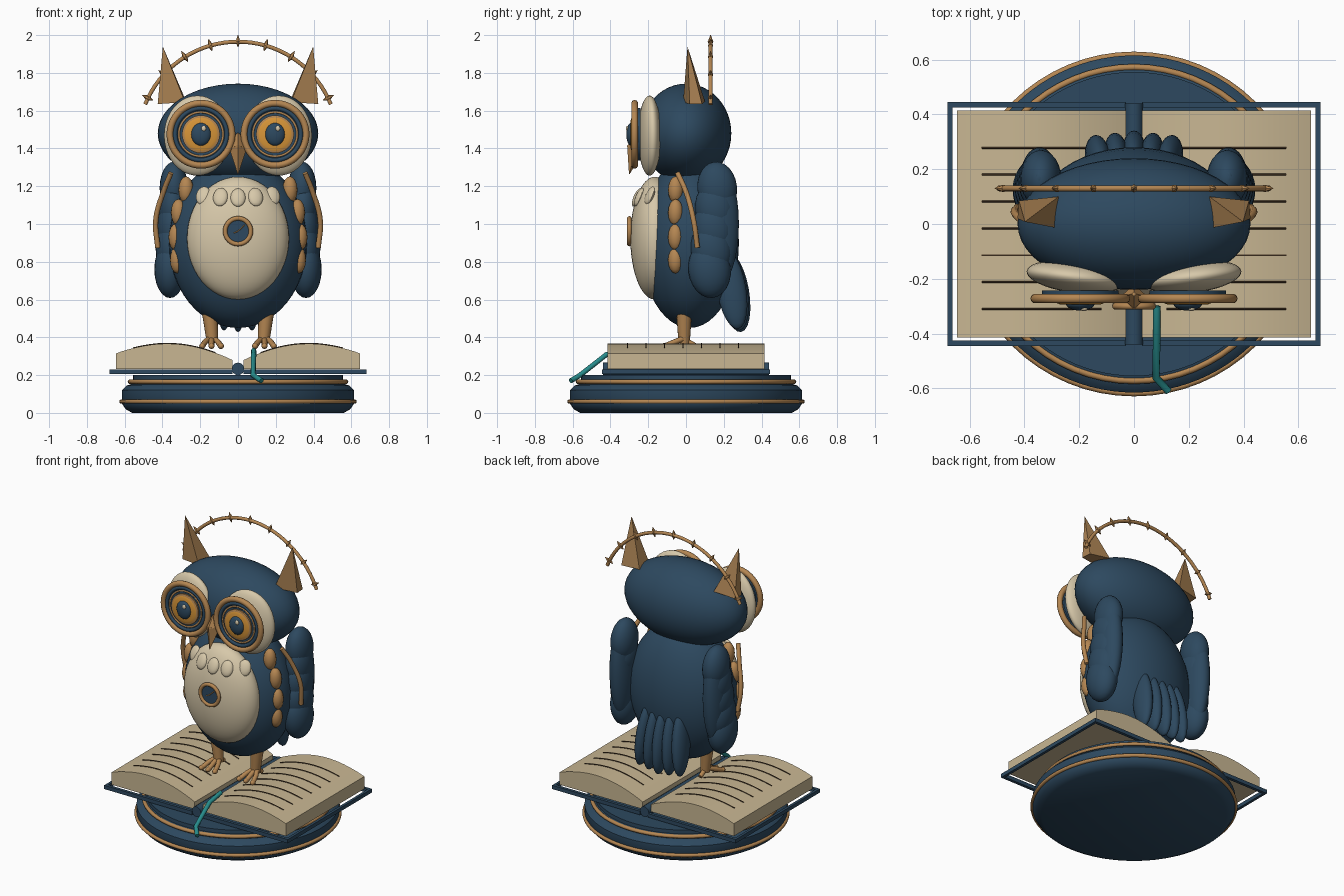
import bpy, bmesh, math
from mathutils import Vector, Matrix, Euler

if "Cube" in bpy.data.objects:
    bpy.data.objects.remove(bpy.data.objects["Cube"])


def mat(name, r, g, b):
    m = bpy.data.materials.new(name)
    m.diffuse_color = (r, g, b, 1)
    m.use_nodes = True
    m.node_tree.nodes["Principled BSDF"].inputs["Base Color"].default_value = m.diffuse_color
    return m


NAVY = mat("navy", 0.026, 0.066, 0.115)
GOLD = mat("antique gold", 0.46, 0.24, 0.085)
EAR = mat("ear brown", 0.40, 0.22, 0.085)
CREAM = mat("cream", 0.68, 0.58, 0.40)
PAGE = mat("paper", 0.58, 0.47, 0.29)
AMBER = mat("amber", 0.68, 0.30, 0.04)
TEAL = mat("teal", 0.02, 0.26, 0.26)
INK = mat("ink brown", 0.06, 0.035, 0.018)


def finish(name, bm, m, smooth=True):
    bmesh.ops.recalc_face_normals(bm, faces=bm.faces)
    me = bpy.data.meshes.new(name)
    bm.to_mesh(me)
    bm.free()
    me.materials.append(m)
    ob = bpy.data.objects.new(name, me)
    bpy.context.collection.objects.link(ob)
    if smooth:
        bpy.context.view_layer.objects.active = ob
        ob.select_set(True)
        bpy.ops.object.shade_smooth_by_angle(angle=math.radians(40))
        ob.select_set(False)
    return ob


def ball(name, c, r, m, rot=(0, 0, 0), seg=32):
    bm = bmesh.new()
    M = Matrix.LocRotScale(Vector(c), Euler(rot), Vector(r))
    bmesh.ops.create_uvsphere(bm, u_segments=seg, v_segments=seg // 2, radius=1, matrix=M)
    return finish(name, bm, m)


def box(name, lo, hi, m):
    bm = bmesh.new()
    lo, hi = Vector(lo), Vector(hi)
    bmesh.ops.create_cube(bm, size=1, matrix=Matrix.LocRotScale((lo + hi) / 2, None, hi - lo))
    return finish(name, bm, m, False)


def rod(name, a, b, r1, r2, m, seg=16):
    a, b = Vector(a), Vector(b)
    q = (b - a).to_track_quat('Z', 'Y')
    bm = bmesh.new()
    bmesh.ops.create_cone(bm, cap_ends=True, segments=seg, radius1=r1, radius2=r2,
                          depth=(b - a).length, matrix=Matrix.LocRotScale((a + b) / 2, q, None))
    return finish(name, bm, m)


def lathe(name, c, prof, m, axis='Z', seg=64):
    """Spin a (radius, height) outline; axis 'Y' makes it face the front."""
    bm = bmesh.new()
    R = Matrix.Rotation(math.pi / 2, 4, 'X') if axis == 'Y' else Matrix()
    M = Matrix.Translation(c) @ R
    rings = [[bm.verts.new(M @ Vector((r * math.cos(2 * math.pi * i / seg),
                                       r * math.sin(2 * math.pi * i / seg), h)))
              for i in range(seg)] for r, h in prof]
    closed = prof[0] == prof[-1]
    if closed:
        for v in rings.pop():
            bm.verts.remove(v)
        rings.append(rings[0])
    for p, q in zip(rings, rings[1:]):
        for i in range(seg):
            j = (i + 1) % seg
            bm.faces.new((p[i], p[j], q[j], q[i]))
    if not closed:
        bm.faces.new(rings[0])
        bm.faces.new(rings[-1])
    return finish(name, bm, m)


def ring(name, c, R, r, m, axis='Z'):
    prof = [(R + r * math.cos(math.pi * k / 5), r * math.sin(math.pi * k / 5)) for k in range(10)]
    return lathe(name, c, prof + prof[:1], m, axis)


def tube(name, pts, r, m, kind='POLY'):
    cu = bpy.data.curves.new(name, 'CURVE')
    cu.dimensions = '3D'
    cu.bevel_depth, cu.bevel_resolution, cu.use_fill_caps = r, 3, True
    if kind == 'BEZIER':
        sp = cu.splines.new('BEZIER')
        sp.bezier_points.add(len(pts) - 1)
        for bp, p in zip(sp.bezier_points, pts):
            bp.co = p
            bp.handle_left_type = bp.handle_right_type = 'AUTO'
    else:
        sp = cu.splines.new('POLY')
        sp.points.add(len(pts) - 1)
        for sv, p in zip(sp.points, pts):
            sv.co = (*p, 1)
    cu.materials.append(m)
    ob = bpy.data.objects.new(name, cu)
    bpy.context.collection.objects.link(ob)


# Round plinth with gold trim
lathe("plinth", (0, 0, 0), [(0.56, 0), (0.595, 0.02), (0.615, 0.05), (0.615, 0.12), (0.59, 0.145),
                            (0.57, 0.15), (0.57, 0.17), (0.555, 0.175), (0.555, 0.2)], NAVY, seg=96)
ring("plinth_lower_trim", (0, 0, 0.06), 0.617, 0.012, GOLD)
ring("plinth_upper_trim", (0, 0, 0.165), 0.572, 0.012, GOLD)


# Open book
def page_z(x):
    t = (abs(x) - 0.03) / 0.615
    return 0.28 + 0.035 * t + 0.068 * math.sin(math.pi * t) ** 0.9


rod("book_spine", (0, -0.44, 0.233), (0, 0.44, 0.233), 0.033, 0.033, NAVY)
for s, side in ((-1, "left"), (1, "right")):
    xs = sorted((s * 0.03, s * 0.68))
    for e in (-1, 1):
        ys = sorted((e * 0.425, e * 0.445))
        box(side + "_cover_rail", (xs[0], ys[0], 0.205), (xs[1], ys[1], 0.23), NAVY)
    xs = sorted((s * 0.662, s * 0.68))
    box(side + "_cover_edge", (xs[0], -0.445, 0.205), (xs[1], 0.445, 0.23), NAVY)
    bm = bmesh.new()
    n = 20
    outline = [(s * 0.03, 0.232)]
    outline += [(s * (0.03 + 0.615 * i / n), page_z(0.03 + 0.615 * i / n)) for i in range(n + 1)]
    outline.append((s * 0.645, 0.232))
    f = bm.faces.new([bm.verts.new((x, -0.415, z)) for x, z in outline])
    ext = bmesh.ops.extrude_face_region(bm, geom=[f])
    bmesh.ops.translate(bm, vec=(0, 0.83, 0), verts=[v for v in ext['geom'] if isinstance(v, bmesh.types.BMVert)])
    if f.is_valid is False or len(bm.faces) < n + 4:
        bm.faces.new([v for v in bm.verts if v.co.y < 0])
    finish(side + "_pages", bm, PAGE)
    # written lines following the page curve
    for k in range(7):
        y = -0.31 + 0.098 * k
        tube(side + "_text_line", [(s * (0.12 + 0.0435 * i), y, page_z(0.12 + 0.0435 * i) + 0.001)
                                   for i in range(11)], 0.0035, INK)
tube("ribbon", [(0.083, -0.30, 0.33), (0.083, -0.42, 0.31), (0.08, -0.56, 0.20), (0.125, -0.61, 0.17)], 0.014, TEAL)

# Body, belly, head
BELLY, BELLY_R = Vector((0, -0.165, 0.925)), Vector((0.27, 0.13, 0.325))
ball("body", (0, 0.02, 0.9), (0.365, 0.26, 0.45), NAVY, seg=48)
ball("belly", BELLY, BELLY_R, CREAM, seg=48)
ball("head", (0, 0, 1.48), (0.425, 0.24, 0.263), NAVY, seg=48)
for x in (-0.185, -0.093, 0, 0.093, 0.185):
    z = 1.14 + 0.3 * x * x
    y = BELLY.y - BELLY_R.y * math.sqrt(max(0, 1 - (x / 0.27) ** 2 - ((z - 0.925) / 0.325) ** 2))
    ball("breast_feather", (x, y + 0.002, z), (0.04, 0.018, 0.052), CREAM, (-0.4, 0, x * 2), seg=16)

# Chest dial
ring("dial_rim", (0, -0.3, 0.962), 0.068, 0.012, GOLD, 'Y')
lathe("dial_face", (0, -0.295, 0.962), [(0.066, -0.01), (0.066, 0.006)], NAVY, 'Y', 32)
tube("dial_long_hand", [(0, -0.303, 0.962), (0.035, -0.303, 0.995)], 0.003, GOLD)
tube("dial_short_hand", [(0, -0.303, 0.962), (-0.022, -0.303, 0.952)], 0.003, GOLD)

# Beak
rod("beak", (0, -0.265, 1.405), (0, -0.30, 1.265), 0.048, 0.002, GOLD, 4)
rod("beak_top", (0, -0.265, 1.405), (0, -0.255, 1.48), 0.048, 0.008, GOLD, 4)

for s, side in ((-1, "left"), (1, "right")):
    # Eyes and goggles
    ball(side + "_eye_disc", (s * 0.215, -0.193, 1.468), (0.178, 0.058, 0.212), CREAM, (0, 0, s * 0.12), 40)
    c = Vector((s * 0.196, -0.272, 1.475))
    ring(side + "_goggle_rim", c, 0.164, 0.018, GOLD, 'Y')
    lathe(side + "_goggle_lens", c, [(0.14, -0.03), (0.14, 0.002)], NAVY, 'Y', 48)
    ring(side + "_goggle_band", c, 0.137, 0.012, NAVY, 'Y')
    ring(side + "_goggle_inner_band", c, 0.117, 0.006, GOLD, 'Y')
    lathe(side + "_iris_edge", c, [(0.1, -0.02), (0.1, 0.012), (0.092, 0.016)], GOLD, 'Y', 48)
    lathe(side + "_iris", c, [(0.088, -0.02), (0.088, 0.016), (0.075, 0.021)], AMBER, 'Y', 48)
    ball(side + "_pupil", c + Vector((0, -0.02, 0)), (0.052, 0.024, 0.06), NAVY, seg=24)
    ball(side + "_glint", c + Vector((0.014, -0.038, 0.03)), (0.013, 0.008, 0.015), CREAM, seg=12)

    # Ear tuft
    bm = bmesh.new()
    base = [bm.verts.new((s * x, y, z)) for x, y, z in
            ((0.425, 0.02, 1.635), (0.28, -0.015, 1.645), (0.275, 0.10, 1.65), (0.42, 0.085, 1.635))]
    tip = bm.verts.new((s * 0.398, 0.008, 1.94))
    bm.faces.new(base)
    for i in range(4):
        bm.faces.new((base[i], base[(i + 1) % 4], tip))
    finish(side + "_ear_tuft", bm, EAR, False)

    # Wing built of overlapping feather rows
    for i in range(5):
        t = i / 4
        ball(side + "_wing_feathers", (s * (0.34 + 0.02 * t), 0.165 - 0.04 * t, 1.19 - 0.43 * t),
             (0.075 + 0.008 * t, 0.105 + 0.008 * t, 0.14 + 0.012 * t), NAVY, (0.1, 0, 0), 24)
    ball(side + "_wing_core", (s * 0.345, 0.165, 1.0), (0.07, 0.115, 0.33), NAVY)
    # Gold flank feathers and shoulder strap
    for z, x in ((1.18, 0.275), (1.06, 0.315), (0.93, 0.328), (0.81, 0.32)):
        ball(side + "_flank_feather", (s * x, -0.055, z), (0.04, 0.04, 0.072), GOLD, (0, 0, s * 0.8), 16)
    tube(side + "_strap", [(s * 0.355, -0.045, 1.27), (s * 0.395, 0.0, 1.17),
                           (s * 0.435, 0.04, 1.02), (s * 0.425, 0.06, 0.875)], 0.014, GOLD, 'BEZIER')

    # Leg and toes
    rod(side + "_leg", (s * 0.135, -0.01, 0.37), (s * 0.15, -0.01, 0.54), 0.03, 0.042, GOLD)
    for d in (-1, 0, 1):
        x = s * 0.14 + d * 0.035
        tube(side + "_toe", [(s * 0.14 + d * 0.01, -0.01, 0.395), (x, -0.06, 0.375), (x + d * 0.015, -0.115, 0.352)],
             0.015, GOLD)
        ball(side + "_toe_tip", (x + d * 0.015, -0.115, 0.354), (0.016, 0.02, 0.016), GOLD, seg=12)
    tube(side + "_back_toe", [(s * 0.14, -0.01, 0.39), (s * 0.14, 0.05, 0.355)], 0.014, GOLD)

# Tail fan
for i in range(-2, 3):
    ball("tail_feather", (i * 0.066, 0.24 + 0.008 * (2 - abs(i)), 0.64 + 0.008 * abs(i)),
         (0.045, 0.078, 0.215), NAVY, (0.17, -i * 0.04, 0), 24)

# Thorned arch over the head
R, C = 0.53, Vector((0, 0.13, 1.435))


def arch(deg, r=R):
    a = math.radians(deg)
    return C + Vector((r * math.sin(a), 0, r * math.cos(a)))


tube("arch_band", [arch(-68 + 4 * i) for i in range(35)], 0.011, GOLD)
for k in range(-4, 5):
    rod("arch_thorn_outer", arch(k * 16), arch(k * 16, R + 0.036), 0.015, 0.001, GOLD, 6)
    rod("arch_thorn_inner", arch(k * 16), arch(k * 16, R - 0.03), 0.015, 0.001, GOLD, 6)
